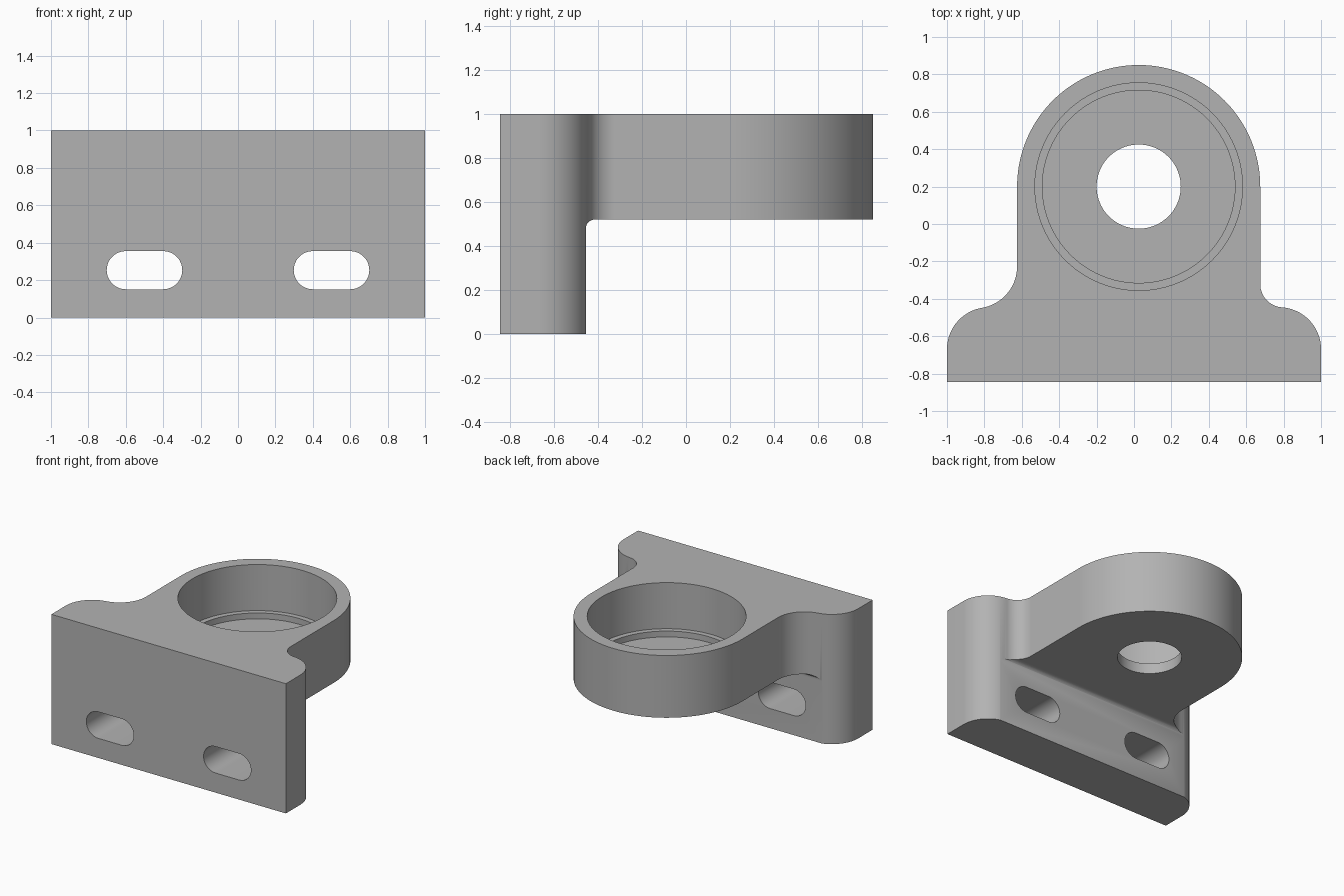
import bpy, bmesh
from math import cos, sin, pi, atan2, sqrt
from mathutils import Vector

cube = bpy.data.objects.get("Cube")
if cube:
    bpy.data.objects.remove(cube, do_unlink=True)

grey = bpy.data.materials.new("machined grey")
grey.use_nodes = True
colour = (0.45, 0.45, 0.45, 1)
grey.diffuse_color = colour
grey.node_tree.nodes["Principled BSDF"].inputs["Base Color"].default_value = colour

CX, CY, R = 0.025, 0.2, 0.65      # ring centre and outer radius
FRONT, REAR, UNDER = -0.845, -0.455, 0.52


def arc(cx, cy, r, a0, a1, n=24):
    return [(cx + r * cos(a0 + (a1 - a0) * i / n),
             cy + r * sin(a0 + (a1 - a0) * i / n)) for i in range(n + 1)]


def prism(name, points, start, sweep):
    """Extrude a closed loop of 3D points along a vector."""
    bm = bmesh.new()
    face = bm.faces.new([bm.verts.new(Vector(p) + Vector(start)) for p in points])
    new = bmesh.ops.extrude_face_region(bm, geom=[face])["geom"]
    bmesh.ops.translate(bm, vec=sweep, verts=[v for v in new if isinstance(v, bmesh.types.BMVert)])
    bmesh.ops.recalc_face_normals(bm, faces=bm.faces)
    mesh = bpy.data.meshes.new(name)
    bm.to_mesh(mesh)
    bm.free()
    mesh.materials.append(grey)
    obj = bpy.data.objects.new(name, mesh)
    bpy.context.collection.objects.link(obj)
    return obj


def shoulder(wall, fillet):
    """Rounded plate corner flowing into a fillet on the arm (right-hand side)."""
    r = 0.225
    ax, ay = 1 - r, -0.67
    fx = wall + fillet
    fy = ay + sqrt((r + fillet) ** 2 - (fx - ax) ** 2)
    a = atan2(fy - ay, fx - ax)
    return arc(ax, ay, r, 0, a) + arc(fx, fy, fillet, a - pi, -pi)[1:]


# Plan outline: plate, two shoulders and the rounded arm
right = shoulder(CX + R, 0.125)
left = [(-x, y) for x, y in reversed(shoulder(R - CX, 0.225))]
outline = [(-1, FRONT), (1, FRONT)] + right + arc(CX, CY, R, 0, pi, 80) + left
bracket = prism("bearing_bracket", [(x, y, 0) for x, y in outline], (0, 0, 0), (0, 0, 1))

# Space beneath the arm, with a small fillet where it meets the plate
f = 0.04
under = [(REAR, -0.1)] + arc(REAR + f, UNDER - f, f, pi, pi / 2, 8) + [(1, UNDER), (1, -0.1)]
cutters = [prism("arm_underside_cutter", [(0, y, z) for y, z in under], (-1.2, 0, 0), (2.4, 0, 0))]

# Stepped bearing bore
for name, radius, floor in (("bore", 0.555, 0.645), ("step", 0.515, 0.6), ("through_hole", 0.225, 0.4)):
    loop = [(x, y, 0) for x, y in arc(CX, CY, radius, 0, 2 * pi, 96)[:-1]]
    cutters.append(prism(name + "_cutter", loop, (0, 0, floor), (0, 0, 1.1 - floor)))

# Mounting slots
for side, x in (("left", 0.5), ("right", -0.5)):
    loop = arc(x + 0.1, 0.253, 0.102, -pi / 2, pi / 2) + arc(x - 0.1, 0.253, 0.102, pi / 2, 1.5 * pi)
    cutters.append(prism(side + "_slot_cutter", [(u, 0, z) for u, z in loop], (0, -1, 0), (0, 0.8, 0)))

bpy.context.view_layer.objects.active = bracket
for cutter in cutters:
    mod = bracket.modifiers.new(cutter.name, "BOOLEAN")
    mod.operation, mod.solver, mod.object = "DIFFERENCE", "EXACT", cutter
    bpy.ops.object.modifier_apply(modifier=mod.name)
    bpy.data.objects.remove(cutter, do_unlink=True)

bpy.ops.object.select_all(action="DESELECT")
bracket.select_set(True)
bpy.ops.object.shade_smooth_by_angle(angle=pi / 6)
